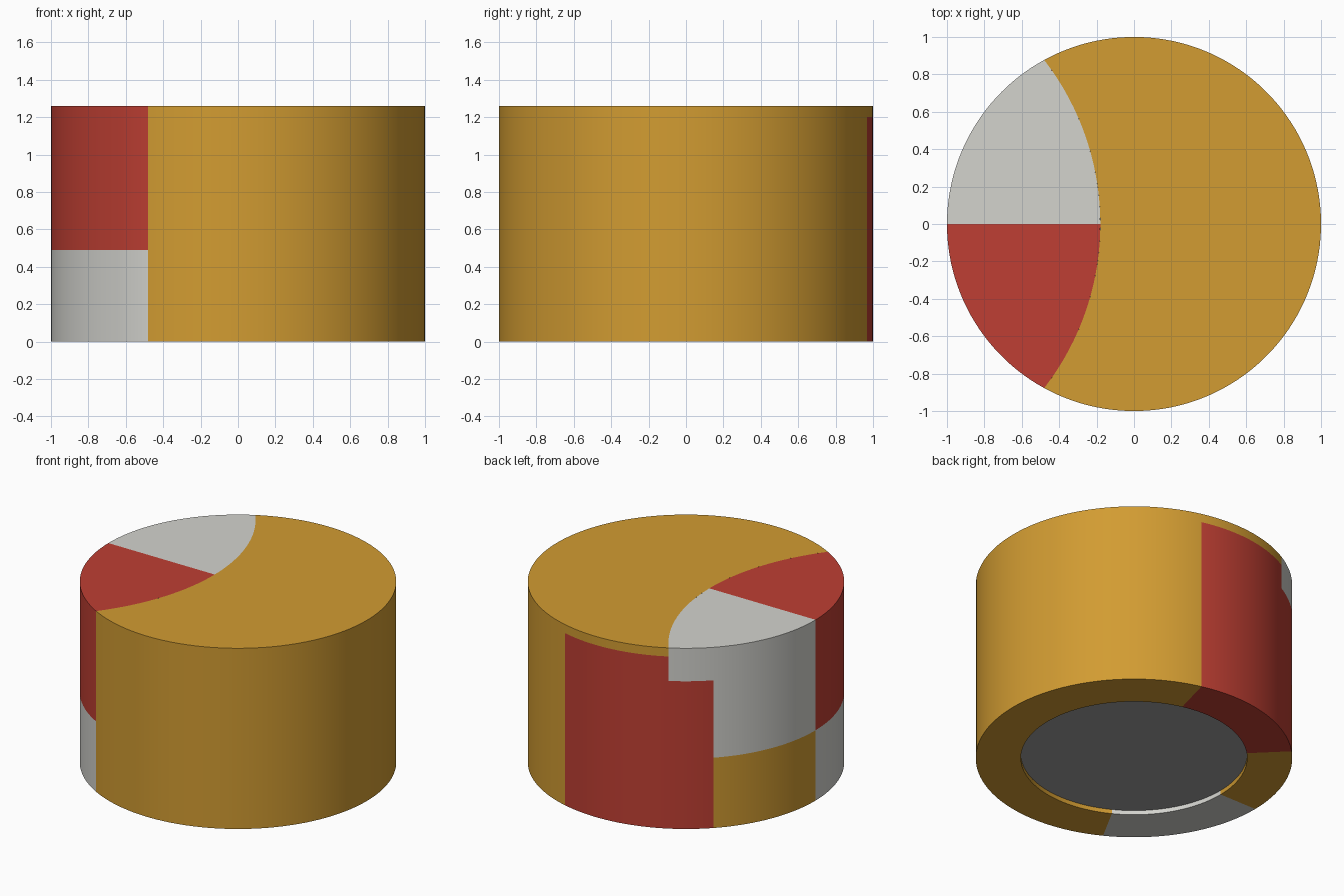
import bpy, bmesh, math

cube = bpy.data.objects.get("Cube")
if cube:
    bpy.data.objects.remove(cube, do_unlink=True)

HEIGHT, HOLE, RECESS = 1.26, 0.715, 0.03
# Sector borders in degrees, counter-clockwise from +x
A, B, C, D, E = 75.2, 118.7, 135.0, 180.0, 241.3


def make_material(name, rgb):
    """Material from 0-255 display values, stored as linear."""
    lin = [((c / 255 + 0.055) / 1.055) ** 2.4 for c in rgb]
    mat = bpy.data.materials.new(name)
    mat.use_nodes = True
    mat.diffuse_color = (*lin, 1)
    bsdf = mat.node_tree.nodes["Principled BSDF"]
    bsdf.inputs["Base Color"].default_value = (*lin, 1)
    bsdf.inputs["Roughness"].default_value = 0.6
    return mat


amber = make_material("amber", (210, 156, 50))
red = make_material("red", (191, 63, 51))
pale = make_material("pale_grey", (211, 211, 206))
dark = make_material("mid_grey", (158, 158, 158))
AMBER, RED, PALE = 0, 1, 2


def finish(name, bm, mats):
    mesh = bpy.data.meshes.new(name)
    bm.to_mesh(mesh)
    bm.free()
    for m in mats:
        mesh.materials.append(m)
    obj = bpy.data.objects.new(name, mesh)
    bpy.context.collection.objects.link(obj)
    return obj


def polar(r, deg):
    return r * math.cos(math.radians(deg)), r * math.sin(math.radians(deg))


def steps(a, b, size=2.5):
    """Evenly spaced values from a to b, both included."""
    n = max(1, math.ceil(abs(b - a) / size))
    return [a + (b - a) * i / n for i in range(n + 1)]


def side_colour(deg, z):
    """Painted pattern of the wall by angle and height."""
    if A < deg < B:
        return RED if z < 1.2 else AMBER
    if B < deg < C:
        return RED if z < 1.03 else PALE
    if C < deg < D:
        return AMBER if z < 0.49 else PALE
    if D < deg < E:
        return PALE if z < 0.49 else RED
    return AMBER


# Drum wall: profile turned around z, from recess wall over the rim to the top
profile = [(HOLE, RECESS), (HOLE, 0), (1, 0), (1, 0.49), (1, 1.03), (1, 1.2), (1, HEIGHT)]
borders = [A, B, C, D, E, A + 360]
angles = [t for a, b in zip(borders, borders[1:]) for t in steps(a, b)[:-1]]
bm = bmesh.new()
rings = [[bm.verts.new((*polar(r, t), z)) for r, z in profile] for t in angles]
for i, t in enumerate(angles):
    j = (i + 1) % len(angles)
    mid = (t + (angles[j] if j else A + 360)) / 2
    for k in range(len(profile) - 1):
        f = bm.faces.new((rings[i][k], rings[j][k], rings[j][k + 1], rings[i][k + 1]))
        f.material_index = side_colour(mid, (profile[k][1] + profile[k + 1][1]) / 2)
bmesh.ops.recalc_face_normals(bm, faces=bm.faces)
drum = finish("drum_wall", bm, [amber, red, pale])
bpy.context.view_layer.objects.active = drum
drum.select_set(True)
bpy.ops.object.shade_smooth_by_angle(angle=math.radians(30))
drum.select_set(False)


def panel(name, outline, z, mat, flip=False):
    """Flat polygon at height z."""
    bm = bmesh.new()
    f = bm.faces.new([bm.verts.new((x, y, z)) for x, y in outline])
    f.normal_update()
    if (f.normal.z < 0) != flip:
        f.normal_flip()
    bmesh.ops.triangulate(bm, faces=bm.faces)
    return finish(name, bm, [mat])


# Top panels: a curved border splits amber from the two coloured wedges
end_x, end_y = polar(1, B)
tip_x = -0.18
sag = tip_x - end_x
arc_r = (end_y ** 2 + sag ** 2) / (2 * sag)
arc_x = tip_x - arc_r
half = math.degrees(math.asin(end_y / arc_r))


def arc(a, b):
    return [(arc_x + x, y) for x, y in (polar(arc_r, t) for t in steps(a, b))]


def rim(lo, hi):
    """Rim points that match the wall's own vertices."""
    return [polar(1, t) for t in angles if lo - 1e-6 <= t <= hi + 1e-6]


amber_rim = rim(E, A + 360) + rim(A, B)
panel("top_amber", amber_rim + arc(half, -half)[1:-1], HEIGHT, amber)
panel("top_pale", rim(B, D) + arc(0, half)[:-1], HEIGHT, pale)
panel("top_red", rim(D, E) + arc(-half, 0)[1:], HEIGHT, red)

# Recessed plate under the drum
panel("base_plate", [polar(HOLE, t) for t in angles], RECESS, dark, flip=True)
